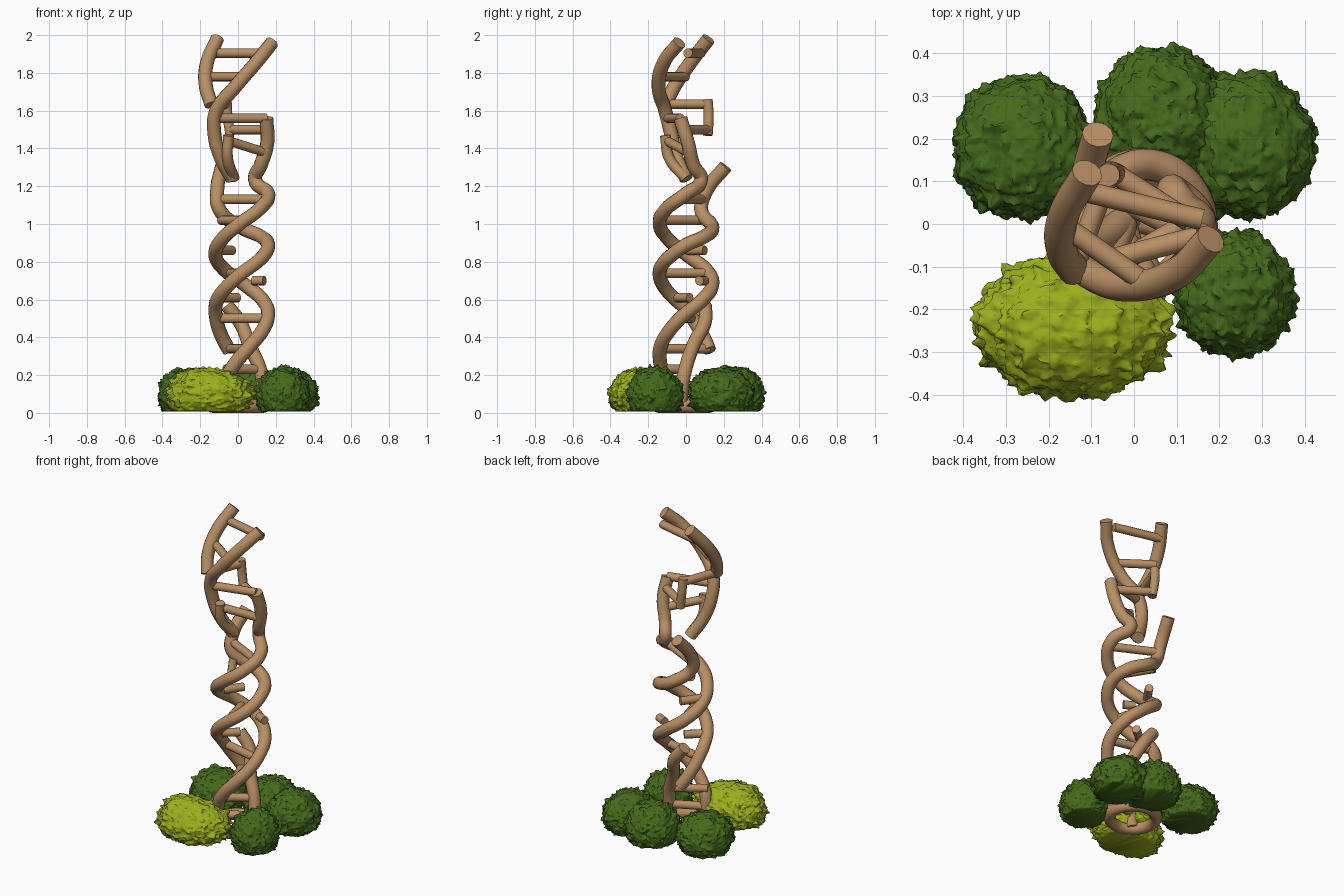
import bpy, math, random
from mathutils import Vector, noise

if "Cube" in bpy.data.objects:
    bpy.data.objects.remove(bpy.data.objects["Cube"])

random.seed(4)


def material(name, rgb):
    m = bpy.data.materials.new(name)
    m.diffuse_color = (*rgb, 1)
    m.use_nodes = True
    m.node_tree.nodes["Principled BSDF"].inputs["Base Color"].default_value = m.diffuse_color
    return m


WOOD = material("tan wood", (0.48, 0.275, 0.13))
GREEN = material("leaf green", (0.06, 0.145, 0.011))
LIME = material("lime leaf", (0.33, 0.43, 0.012))


def tube(name, pts, r):
    """Smooth capped tube through the given points."""
    cu = bpy.data.curves.new(name, 'CURVE')
    cu.dimensions = '3D'
    cu.bevel_depth = r
    cu.bevel_resolution = 4
    cu.resolution_u = 8
    cu.use_fill_caps = True
    sp = cu.splines.new('BEZIER')
    sp.bezier_points.add(len(pts) - 1)
    for bp, p in zip(sp.bezier_points, pts):
        bp.co = p
        bp.handle_left_type = bp.handle_right_type = 'AUTO'
    ob = bpy.data.objects.new(name, cu)
    bpy.context.collection.objects.link(ob)
    bpy.ops.object.select_all(action='DESELECT')
    ob.select_set(True)
    bpy.context.view_layer.objects.active = ob
    bpy.ops.object.convert(target='MESH')
    ob = bpy.context.object
    ob.data.materials.clear()
    ob.data.materials.append(WOOD)
    bpy.ops.object.shade_smooth_by_angle(angle=math.radians(50))
    return ob


def at(keys, z):
    """Point on the twisting strand at height z, from (height, degrees) keys."""
    for (z0, a0), (z1, a1) in zip(keys, keys[1:]):
        if z <= z1:
            break
    a = math.radians(a0 + (a1 - a0) * (z - z0) / (z1 - z0))
    return Vector((0.02 + 0.14 * math.cos(a), 0.14 * math.sin(a), z))


def helix(keys):
    z0, z1 = keys[0][0], keys[-1][0]
    n = 14
    return [at(keys, z0 + (z1 - z0) * i / n) for i in range(n + 1)]


# main twisting strands
A = [(0.03, 228), (0.2, 238), (0.31, 270), (0.53, 360), (0.69, 450),
     (0.84, 540), (1.01, 630), (1.16, 720)]
B = [(0.33, 118), (0.55, 180), (0.74, 270), (0.89, 360), (0.98, 450)]
R, RUNG = 0.037, 0.025
tube("strand_a", helix(A) + [(0.09, 0.08, 1.235), (0.12, 0.04, 1.31), (0.155, 0.01, 1.43),
                             (0.15, -0.03, 1.56)], R)
tube("strand_b", helix(B) + [(-0.1, 0.08, 1.08), (-0.11, 0.11, 1.18),
                             (-0.085, 0.21, 1.305)], R)
tube("strand_foot", [(0.13, -0.03, 0.04), (0.125, -0.01, 0.2), (0.06, 0.04, 0.36),
                     (0.01, 0.1, 0.48), (-0.06, 0.1, 0.57)], R)

# upper strands
tube("upper_strand_front", [(-0.03, 0.0, 1.24), (-0.09, -0.05, 1.35), (-0.125, -0.08, 1.48),
                            (-0.115, -0.11, 1.6), (-0.02, -0.145, 1.72),
                            (0.1, -0.115, 1.86), (0.18, -0.035, 1.96)], R)
tube("upper_strand_left", [(-0.14, -0.11, 1.63), (-0.17, -0.06, 1.73),
                           (-0.165, 0.02, 1.85), (-0.11, 0.12, 1.98)], R)
tube("inner_strand", [(-0.05, -0.11, 1.47), (-0.055, -0.09, 1.35), (-0.02, 0.0, 1.24)], 0.029)
tube("upper_strand_back", [(-0.06, 0.115, 1.66), (-0.055, 0.12, 1.57), (-0.04, 0.115, 1.47)], 0.027)

# rungs
rungs = [(at(A, z), at(B, z)) for z in (0.34, 0.5, 0.74)]
rungs += [(at(B, 0.61), (0.0, 0.02, 0.61)),
          (at(A, 0.86), (-0.03, 0.1, 0.86)),
          ((-0.09, 0.08, 1.02), (0.04, -0.13, 1.02)),
          ((-0.1, 0.09, 1.13), (0.14, -0.03, 1.13)),
          ((-0.07, -0.12, 0.23), (0.12, 0.0, 0.23)),
          ((-0.09, -0.12, 0.12), (0.12, -0.02, 0.12)),
          ((0.08, 0.1, 0.7), (0.14, 0.07, 0.7)),
          ((-0.05, -0.1, 1.44), (0.14, 0.01, 1.38)),
          ((-0.04, 0.115, 1.5), (0.14, 0.0, 1.5)),
          ((-0.12, -0.1, 1.56), (0.15, -0.03, 1.56)),
          ((-0.14, -0.1, 1.635), (-0.06, 0.115, 1.635)),
          ((-0.17, 0.0, 1.78), (0.03, -0.14, 1.78)),
          ((-0.13, 0.08, 1.905), (0.16, 0.01, 1.905))]
for i, (p, q) in enumerate(rungs):
    tube("rung_%d" % i, [p, q], RUNG)

# ring at the foot
bpy.ops.mesh.primitive_torus_add(major_radius=0.135, minor_radius=0.035, major_segments=40,
                                 minor_segments=12, location=(0, -0.01, 0.035))
ring = bpy.context.object
ring.name = "foot_ring"
ring.data.materials.append(WOOD)
bpy.ops.object.shade_smooth()


def bush(name, x, y, rx, ry, top, mat, slope=0.0):
    """Flat-bottomed leafy dome with a spiky noise surface."""
    bpy.ops.mesh.primitive_ico_sphere_add(subdivisions=6, radius=1)
    ob = bpy.context.object
    ob.name = name
    seed = Vector((x, y, 0)) * 37
    zc = 0.095
    for v in ob.data.vertices:
        d = v.co.normalized()
        spike = max(0, noise.noise(d * 7 + seed)) ** 1.3 * 0.19
        lump = noise.noise(d * 2.5 + seed) * 0.07 + noise.noise(d * 17 + seed) * 0.04
        s = 0.96 + spike + lump
        h = (top - zc) * (1 - slope * d.x)
        v.co = (x + d.x * rx * s, y + d.y * ry * s, max(0.008, zc + d.z * h * s))
    ob.data.materials.append(mat)
    bpy.ops.object.shade_smooth_by_angle(angle=math.radians(50))
    # thin the mesh
    mod = ob.modifiers.new("thin", 'DECIMATE')
    mod.ratio = 0.4
    bpy.ops.object.modifier_apply(modifier="thin")


# bushes round the foot
bush("bush_back_left", -0.26, 0.18, 0.168, 0.172, 0.24, GREEN)
bush("bush_back", 0.065, 0.25, 0.162, 0.165, 0.25, GREEN)
bush("bush_back_right", 0.265, 0.185, 0.162, 0.175, 0.24, GREEN)
bush("bush_front_right", 0.235, -0.165, 0.145, 0.15, 0.245, GREEN)
bush("bush_lime", -0.145, -0.24, 0.235, 0.17, 0.24, LIME, 0.15)
